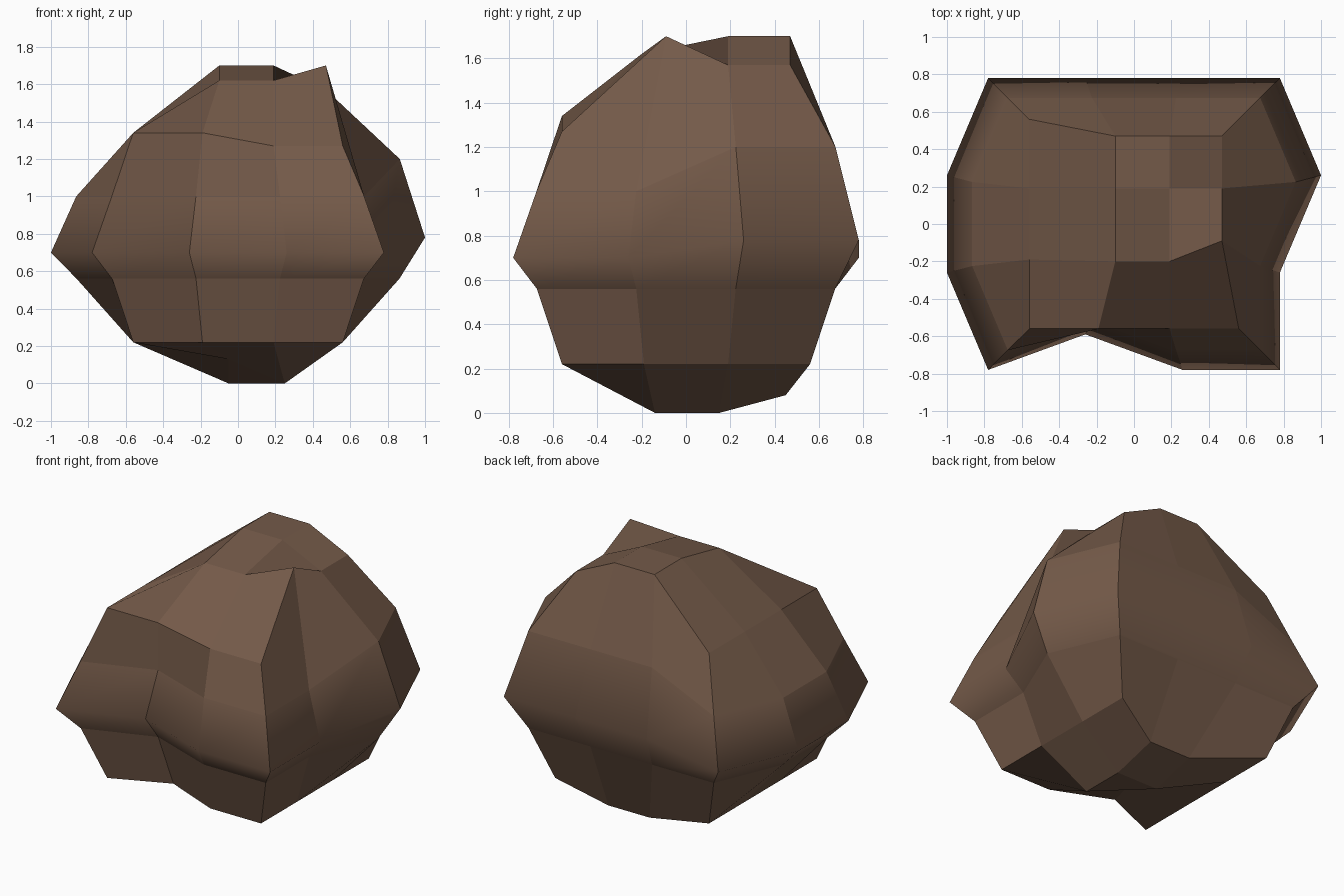
import bpy, bmesh

if "Cube" in bpy.data.objects:
    bpy.data.objects.remove(bpy.data.objects["Cube"])

# Widest outline of the boulder, four points per side, counter-clockwise from front left
OUTLINE = [(-.78, -.78), (-.26, -.59), (.26, -.78), (.78, -.78), (.78, -.26), (1, .26),
           (.78, .78), (.26, .78), (-.26, .78), (-.78, .78), (-1, .26), (-1, -.26)]
RAISED = {5, 6, 7, 8}          # columns whose belly and shoulder sit higher
# Grid cells (column, row) around the border, matching the outline order
BORDER = [(0, 0), (1, 0), (2, 0), (3, 0), (3, 1), (3, 2),
          (3, 3), (2, 3), (1, 3), (0, 3), (0, 2), (0, 1)]
STEPS = (-.56, -.19, .19, .56)

# Chipped points that leave the regular 4 x 4 caps
TOP = {(3, 0): (.56, -.56, 1.27), (2, 0): (.19, -.56, 1.27),
       (1, 1): (-.10, -.20, 1.62), (2, 1): (.19, -.20, 1.62), (3, 1): (.47, -.09, 1.70),
       (1, 2): (-.10, .19, 1.70), (2, 2): (.19, .19, 1.70), (3, 2): (.47, .19, 1.57),
       (1, 3): (-.10, .47, 1.70), (2, 3): (.19, .47, 1.70), (3, 3): (.47, .47, 1.57)}
BOTTOM = {(1, 0): (-.19, -.40, .22),
          (1, 1): (-.05, -.14, .13), (2, 1): (.25, -.14, 0),
          (1, 2): (-.05, .15, 0), (2, 2): (.25, .15, 0),
          (1, 3): (-.05, .45, .08), (2, 3): (.25, .45, .08)}

bm = bmesh.new()


def cap(z, moved, flip):
    """4 x 4 grid of faces closing one end; returns its border ring."""
    g = {(i, j): bm.verts.new(moved.get((i, j), (STEPS[i], STEPS[j], z)))
         for i in range(4) for j in range(4)}
    for i in range(3):
        for j in range(3):
            quad = [g[i, j], g[i + 1, j], g[i + 1, j + 1], g[i, j + 1]]
            bm.faces.new(quad[::-1] if flip else quad)
    return [g[c] for c in BORDER]


def ring(scale, z, z_raised):
    return [bm.verts.new((x * scale, y * scale, z_raised if k in RAISED else z))
            for k, (x, y) in enumerate(OUTLINE)]


# Stack of rings from base to crown
belly = ring(1, .70, .78)
rings = [cap(.22, BOTTOM, True), ring(.863, .56, .56), belly,
         ring(.865, 1.0, 1.2), cap(1.34, TOP, False)]
for level, (a, b) in enumerate(zip(rings, rings[1:])):
    for k in range(12):
        n = (k + 1) % 12
        f = bm.faces.new((a[k], a[n], b[n], b[k]))
        f.smooth = level in (1, 2)

# Only the belly line is rounded, every other edge stays crisp
belly_set = set(belly)
for e in bm.edges:
    e.smooth = set(e.verts) <= belly_set
bm.normal_update()

mesh = bpy.data.meshes.new("boulder")
bm.to_mesh(mesh)
bm.free()
boulder = bpy.data.objects.new("boulder", mesh)
bpy.context.collection.objects.link(boulder)

brown = bpy.data.materials.new("brown stone")
brown.diffuse_color = (.175, .102, .066, 1)
brown.use_nodes = True
brown.node_tree.nodes["Principled BSDF"].inputs["Base Color"].default_value = brown.diffuse_color
mesh.materials.append(brown)
